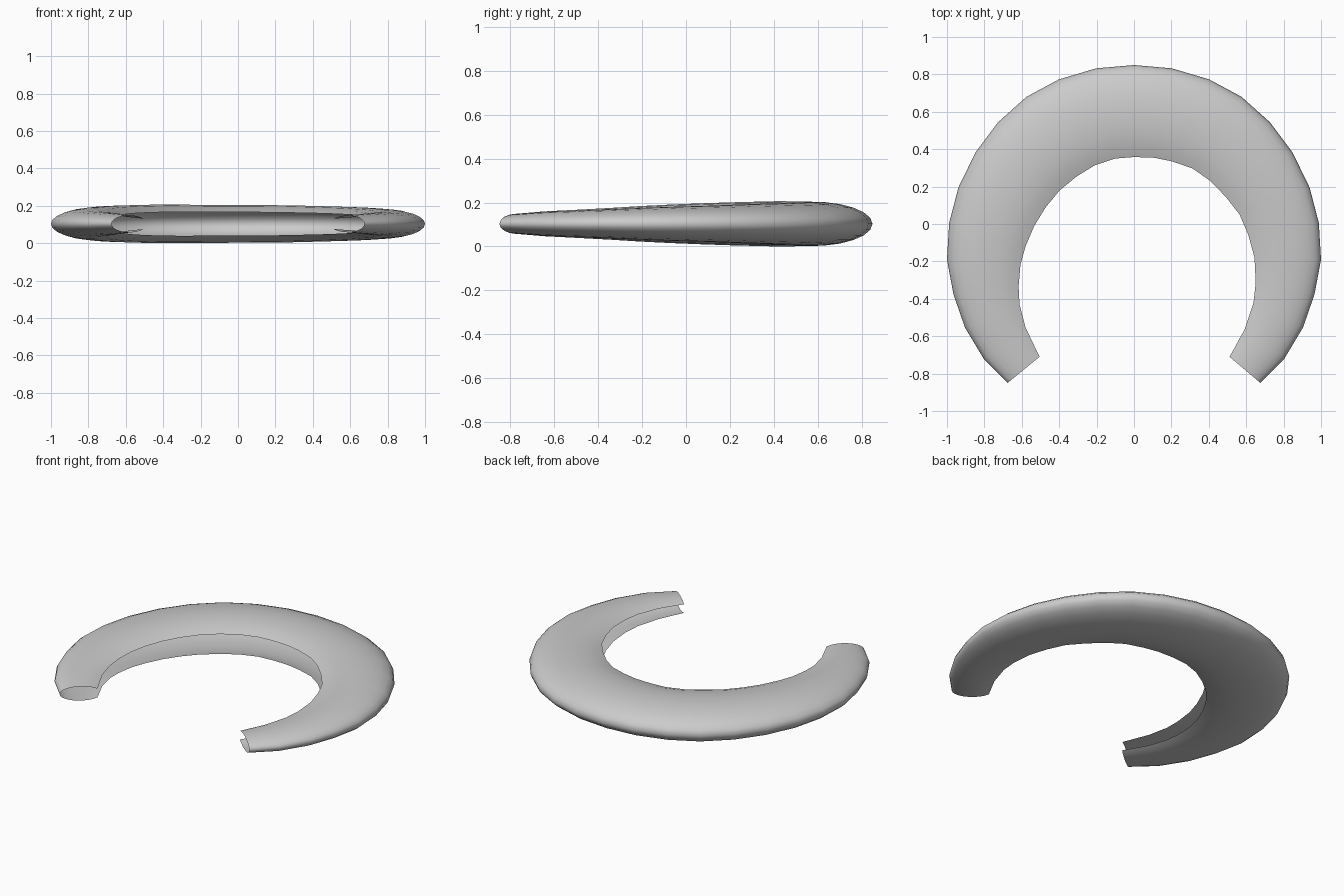
import bpy, bmesh, math
from mathutils import Vector

if "Cube" in bpy.data.objects:
    bpy.data.objects.remove(bpy.data.objects["Cube"])

# Outer edge of the right half (x, y), from the back middle to the tip
OUTER = [(0, .85), (.203, .832), (.402, .773), (.575, .68), (.727, .544), (.848, .382),
         (.939, .195), (.988, .007), (1.0, -.19), (.965, -.377), (.904, -.553),
         (.802, -.723), (.676, -.85)]
# Inner edges, slightly different on each side
INNER_R = [(.11, .354), (.206, .334), (.313, .297), (.404, .233), (.489, .147), (.564, .051),
           (.612, -.061), (.644, -.179), (.651, -.313), (.639, -.42), (.591, -.564), (.511, -.71)]
INNER_L = [(-.1, .35), (-.211, .313), (-.307, .254), (-.398, .179), (-.473, .088), (-.532, -.008),
           (-.58, -.12), (-.607, -.217), (-.617, -.334), (-.612, -.43), (-.58, -.553), (-.505, -.71)]

outer = [(-x, y) for x, y in OUTER[:0:-1]] + OUTER
inner = INNER_L[::-1] + [(0.0, .358)] + INNER_R

# C-shaped cross-section: an ellipse cut open on the inner side
SEG, A = 18, 0.56
phi_max = math.acos(-(1 - A) / A)
ratio, z0 = 0.206, 0.102

bm = bmesh.new()
rings = []
for o, i in zip(outer, inner):
    o, i = Vector(o), Vector(i)
    w = (i - o).length
    ring = []
    for k in range(SEG + 1):
        phi = phi_max * (2 * k / SEG - 1)
        p = o.lerp(i, A - A * math.cos(phi))
        ring.append(bm.verts.new((p.x, p.y, z0 + ratio * w * math.sin(phi))))
    rings.append(ring)
for r, s in zip(rings, rings[1:]):
    for k in range(SEG):
        bm.faces.new((r[k], r[k + 1], s[k + 1], s[k]))

# Make normals point outward
bm.normal_update()
top = bm.faces[:][(len(rings) // 2) * SEG + SEG * 3 // 4]
if top.normal.z < 0:
    bmesh.ops.reverse_faces(bm, faces=bm.faces[:])
low = min(v.co.z for v in bm.verts)
bmesh.ops.translate(bm, verts=bm.verts[:], vec=(0, 0, -low))

# Open horseshoe shell
mesh = bpy.data.meshes.new("horseshoe_shell")
bm.to_mesh(mesh)
bm.free()
obj = bpy.data.objects.new("horseshoe_shell", mesh)
bpy.context.collection.objects.link(obj)
for p in mesh.polygons:
    p.use_smooth = True
